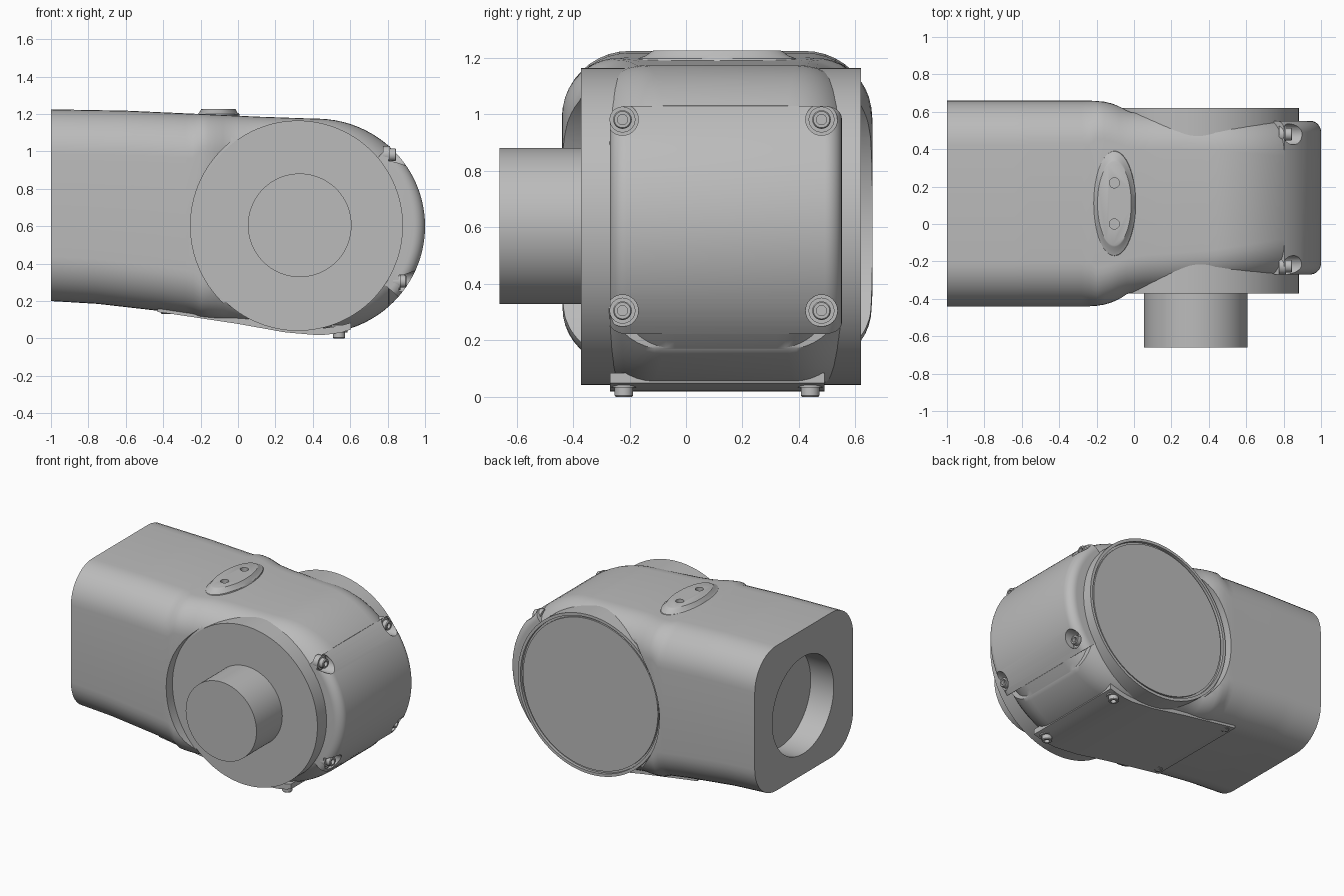
import bpy, bmesh
from math import sin, cos, pi, sqrt, radians
from mathutils import Vector

cube = bpy.data.objects.get("Cube")
if cube:
    bpy.data.objects.remove(cube, do_unlink=True)

grey = bpy.data.materials.new("plain grey")
grey.use_nodes = True
grey.diffuse_color = (0.5, 0.5, 0.5, 1)
grey.node_tree.nodes["Principled BSDF"].inputs["Base Color"].default_value = grey.diffuse_color


def loft(name, rings):
    """Skin a list of equal-length closed rings and cap both ends."""
    bm = bmesh.new()
    loops = [[bm.verts.new(p) for p in ring] for ring in rings]
    for a, b in zip(loops, loops[1:]):
        for i in range(len(a)):
            j = (i + 1) % len(a)
            bm.faces.new((a[i], a[j], b[j], b[i]))
    bm.faces.new(loops[0])
    bm.faces.new(loops[-1])
    bmesh.ops.recalc_face_normals(bm, faces=bm.faces)
    mesh = bpy.data.meshes.new(name)
    bm.to_mesh(mesh)
    bm.free()
    mesh.materials.append(grey)
    ob = bpy.data.objects.new(name, mesh)
    bpy.context.collection.objects.link(ob)
    return ob


def lathe(name, profile, origin, axis, segs=96, stretch=(1, 1)):
    """Turn (radius, height) pairs around an axis through origin."""
    q = Vector(axis).to_track_quat('Z', 'Y')
    rings = [[Vector(origin) + q @ Vector((r * cos(2 * pi * i / segs) * stretch[0],
                                           r * sin(2 * pi * i / segs) * stretch[1], h))
              for i in range(segs)] for r, h in profile]
    return loft(name, rings)


def rod(name, r, origin, axis, length, segs=96):
    return lathe(name, [(r, 0), (r, length)], origin, axis, segs)


def cut(ob, cutters):
    for c in cutters:
        mod = ob.modifiers.new("cut", 'BOOLEAN')
        mod.operation, mod.solver, mod.object = 'DIFFERENCE', 'EXACT', c
        bpy.context.view_layer.objects.active = ob
        bpy.ops.object.modifier_apply(modifier=mod.name)
        bpy.data.objects.remove(c, do_unlink=True)


def smooth(ob, angle=35):
    bpy.ops.object.select_all(action='DESELECT')
    ob.select_set(True)
    bpy.context.view_layer.objects.active = ob
    bpy.ops.object.shade_smooth_by_angle(angle=radians(angle))


def lerp(table, x):
    """Eased interpolation through a short table of (x, value)."""
    if x <= table[0][0]:
        return table[0][1]
    for (x0, v0), (x1, v1) in zip(table, table[1:]):
        if x <= x1:
            return v0 + (v1 - v0) * (x - x0) / (x1 - x0)
    return table[-1][1]


# Side outline of the housing: arm tapering into an elliptical nose
NX, NZ, RX, RZ = 0.42, 0.6, 0.58, 0.575
TOP = [(-1, 1.225), (-0.6, 1.218), (-0.2, 1.2), (0.1, 1.186), (NX, NZ + RZ)]
BOTTOM = [(-1, 0.2), (-0.75, 0.185), (-0.4, 0.145), (0, 0.085), (0.25, 0.04), (NX, NZ - RZ)]
HALF = [(-0.22, 0.55), (-0.14, 0.54), (-0.04, 0.5), (0.06, 0.485), (NX, 0.47), (0.8, 0.42)]
MIDDLE = [(-0.2, 0.11), (0.1, 0.12), (0.8, 0.14)]


def edge(x, sign, seam=9):
    if x <= NX:
        return lerp(TOP if sign > 0 else BOTTOM, x)
    k = 1 if x < seam else 0.92
    return NZ + sign * k * RZ * sqrt(max(0.0, 1 - ((x - NX) / (k * RX)) ** 2))


def section(x):
    """Rounded rectangle across the housing at x."""
    lo, hi = edge(x, -1, 0.858), edge(x, 1, 0.805)
    half = lerp(HALF, x) if x < 0.805 else 0.38
    mid, r = lerp(MIDDLE, x), 0.24 if x < -0.2 else 0.2
    rz = min(r, (hi - lo) * 0.45)
    ring = []
    for k, (sy, cz) in enumerate(((1, hi - rz), (-1, hi - rz), (-1, lo + rz), (1, lo + rz))):
        for i in range(11):
            a = (k + i / 10) * pi / 2
            ring.append((x, mid + sy * (half - r) + r * cos(a), cz + rz * sin(a)))
    return ring


# Main housing with joint pockets and a round bore in the arm end
stations = [-1 + 0.04 * i for i in range(45)] + [0.785, 0.804, 0.806, 0.83, 0.857, 0.859, 0.9, 0.94]
housing = loft("arm_housing", [section(x) for x in stations])
JX, JZ, JR = 0.32, 0.603, 0.562
cut(housing, [rod("bore_cutter", 0.343, (-1.1, 0.12, 0.69), (1, 0, 0), 0.28),
              rod("front_pocket_cutter", JR + 0.012, (JX, -0.37, JZ), (0, -1, 0), 0.3),
              rod("back_pocket_cutter", JR + 0.012, (JX, 0.595, JZ), (0, 1, 0), 0.3)])
smooth(housing)

# Joint drum, grooved back lid and output shaft
drum = lathe("joint_drum", [(JR, 0), (JR, 0.992), (0.542, 0.992), (0.542, 0.972),
                            (0.528, 0.972), (0.528, 0.984), (0.05, 0.984)],
             (JX, -0.372, JZ), (0, 1, 0), 128)
smooth(drum)
smooth(rod("output_shaft", 0.277, (0.33, -0.36, 0.605), (0, -1, 0), 0.3))

# Nose cover: a wedge of the nose ellipse with rounded side rims
rings = []
r, y0, y1 = 0.06, -0.27, 0.552
for i in range(18):
    a = (i if i < 9 else 17 - i) / 8 * pi / 2
    y = y0 + r * (1 - cos(a)) if i < 9 else y1 - r * (1 - cos(a))
    k = 1 - r * (1 - sin(a)) / RX
    arc = [radians(-41 + 89.4 * j / 48) for j in range(49)]
    rings.append([(NX, y, NZ)] + [(NX + k * RX * cos(t), y, NZ + k * RZ * sin(t)) for t in arc])
cover = loft("nose_cover", rings)


def screw(name, origin, axis):
    smooth(lathe(name, [(0.046, -0.03), (0.046, 0.008), (0.033, 0.008), (0.033, 0.036),
                        (0.029, 0.041), (0.018, 0.041), (0.018, 0.02)], origin, axis, 24))


# Nose screws sunk in round pockets at the cover corners
pockets = []
for level, z, x in (("upper", 0.982, 0.805), ("lower", 0.305, 0.86)):
    for side, y in (("front", -0.225), ("back", 0.48)):
        pockets.append(rod("pocket_cutter", 0.056, (x, y, z), (1, 0, 0), 0.3, 32))
        screw(f"{level}_{side}_nose_screw", (x, y, z), (1, 0, 0))
cut(cover, pockets)
smooth(cover)

# Belly plate following the underside, with four screws
xs = [-0.43 + 0.045 * i for i in range(24)]
outline = [(x, edge(x, -1) - 0.007) for x in xs] + [(x, edge(x, -1) + 0.03) for x in reversed(xs)]
smooth(loft("belly_plate", [[(x, y, z) for x, z in outline] for y in (-0.27, 0.49)]))
for end, x, z in (("rear", -0.38, 0.173), ("nose", 0.54, 0.041)):
    for side, y in (("front", -0.22), ("back", 0.44)):
        screw(f"{end}_{side}_belly_screw", (x, y, z), (0, 0, -1))

# Oval boss on top with two blind holes
boss = lathe("top_boss", [(1.3, -0.06), (1.22, -0.028), (1.1, -0.018), (1.02, -0.004), (0.98, 0)],
             (-0.105, 0.11, 1.227), (0, 0, 1), 64, (0.092, 0.228))
cut(boss, [rod("hole_cutter", 0.027, (-0.105, y, 1.195), (0, 0, 1), 0.1, 24) for y in (0, 0.22)])
smooth(boss)
